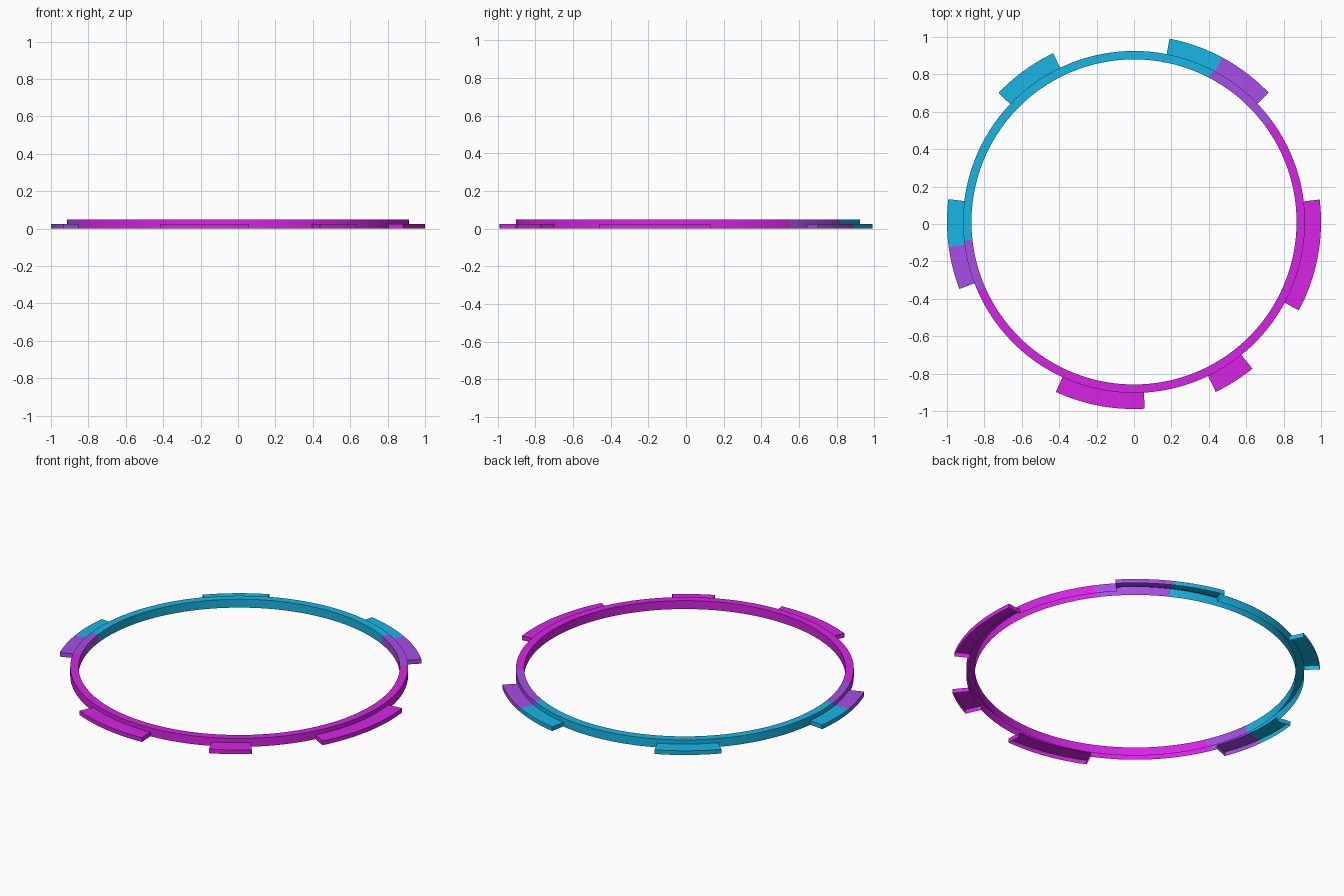
import bpy, math

if "Cube" in bpy.data.objects:
    bpy.data.objects.remove(bpy.data.objects["Cube"])

CENTRE_Y = 0.011
R_IN, R_OUT = 0.869, 0.914
H_RING, H_TAB = 0.05, 0.025

# low outer tabs: start angle, end angle, outer radius
TABS = [(43.8, 79, 0.998), (115.6, 136.4, 1.0), (173, 201, 1.0),
        (245.3, 273.3, 1.0), (295.7, 308.9, 1.008), (331.8, 366.9, 1.0)]


def material(name, rgb):
    m = bpy.data.materials.new(name)
    m.diffuse_color = (*rgb, 1.0)
    m.use_nodes = True
    m.node_tree.nodes["Principled BSDF"].inputs["Base Color"].default_value = m.diffuse_color
    return m


MATS = [material("magenta", (0.68, 0.018, 0.79)),
        material("violet", (0.39, 0.075, 0.79)),
        material("teal_blue", (0.009, 0.47, 0.79))]


def colour_index(angle, tab=False):
    """Colour zone by direction around the ring, in degrees."""
    a = angle % 360
    lo, hi = (62, 187.5) if tab else (62.7, 186)
    if lo <= a < hi:
        return 2
    if 36 <= a < 204:
        return 1
    return 0


def build(name, sections, tab=False):
    """Sweep (profile, start, end) sections round the centre, open underneath."""
    verts, faces, zones = [], [], []

    def point(r, z, deg):
        t = math.radians(deg)
        verts.append((r * math.cos(t), CENTRE_Y + r * math.sin(t), z))
        return len(verts) - 1

    for profile, start, end in sections:
        steps = math.ceil((end - start) / 0.7)
        angles = [start + (end - start) * i / steps for i in range(steps + 1)]
        rows = [[point(r, z, a) for r, z in profile] for a in angles]
        for i in range(steps):
            for j in range(len(profile) - 1):
                p, q = rows[i], rows[i + 1]
                faces.append((p[j], p[j + 1], q[j + 1], q[j]))
                zones.append(colour_index((angles[i] + angles[i + 1]) / 2, tab))
        if tab:
            # end walls
            for row, deg, order in ((rows[0], start, 1), (rows[-1], end, -1)):
                foot = point(profile[0][0], 0, deg)
                faces.append((foot, row[2], row[1], row[0])[::order])
                zones.append(colour_index(deg, tab))

    mesh = bpy.data.meshes.new(name)
    mesh.from_pydata(verts, [], faces)
    for m in MATS:
        mesh.materials.append(m)
    for poly, zone in zip(mesh.polygons, zones):
        poly.material_index = zone
    obj = bpy.data.objects.new(name, mesh)
    bpy.context.collection.objects.link(obj)


# main ring: inner wall, top, outer wall; the wall stops at the top of each tab
def ring_profile(foot):
    return [(R_IN, 0), (R_IN, H_RING), (R_OUT, H_RING), (R_OUT, foot)]


sections = []
for i, (a0, a1, _) in enumerate(TABS):
    nxt = TABS[(i + 1) % len(TABS)][0] + (360 if i == len(TABS) - 1 else 0)
    sections.append((ring_profile(H_TAB), a0, a1))
    sections.append((ring_profile(0), a1, nxt))
build("ring", sections)

# tabs: top, outer wall and end walls
for i, (a0, a1, r) in enumerate(TABS):
    build(f"tab_{i + 1}",
          [([(R_OUT, H_TAB), (r, H_TAB), (r, 0)], a0, a1)], tab=True)
